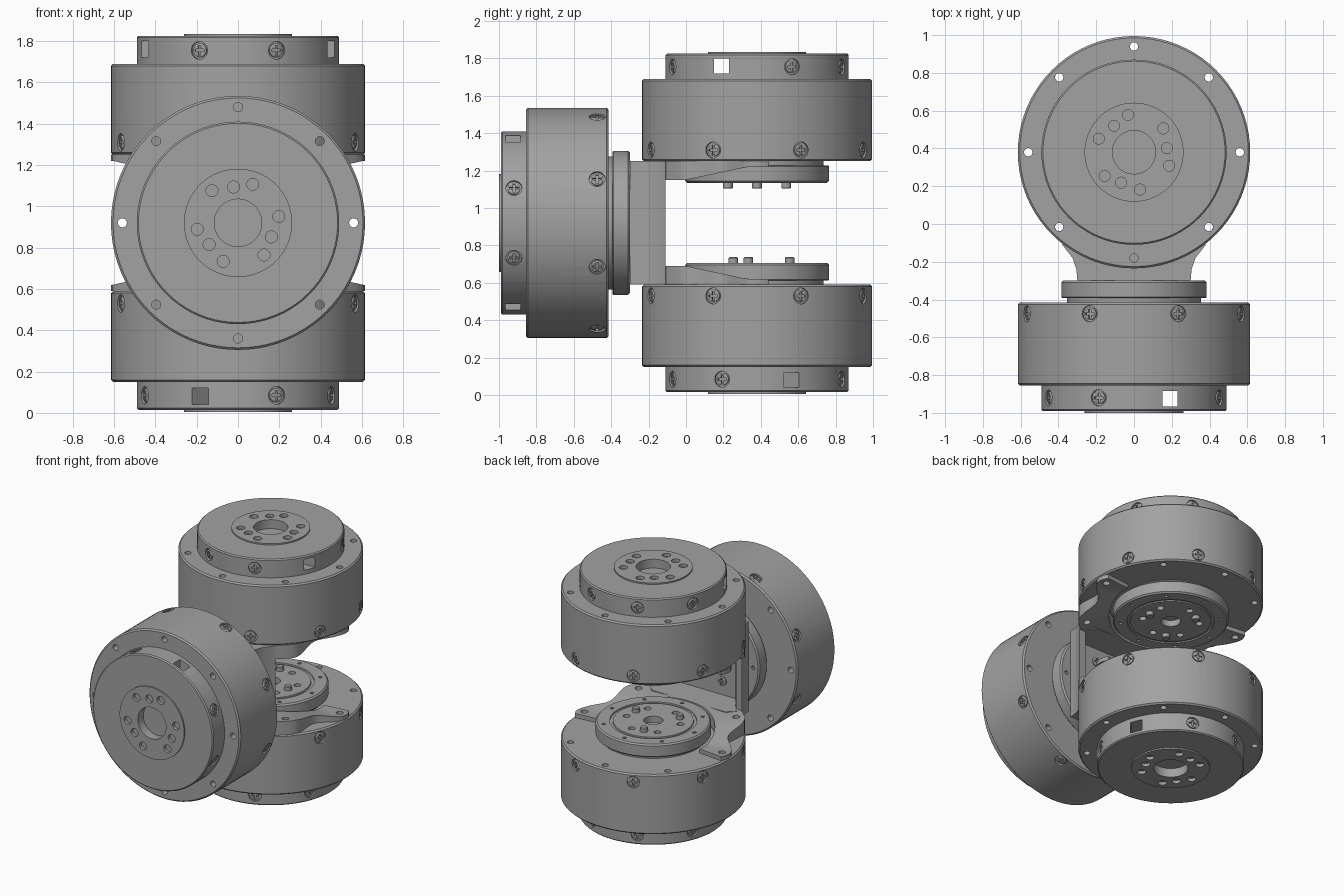
import bpy, bmesh, math
from mathutils import Matrix, Vector

if "Cube" in bpy.data.objects:
    bpy.data.objects.remove(bpy.data.objects["Cube"])

grey = bpy.data.materials.new("machined_grey")
grey.use_nodes = True
grey.diffuse_color = (0.36, 0.36, 0.36, 1)
grey.node_tree.nodes["Principled BSDF"].inputs["Base Color"].default_value = grey.diffuse_color

MID_Z = 0.92       # symmetry height of the assembly
HUB_Y = 0.38       # axis of the two upright drives
RIM = [math.radians(45 * i) for i in range(8)]
SIDE = [a + math.pi / 8 for a in RIM]


def add(name, bm, matrix=Matrix()):
    bmesh.ops.recalc_face_normals(bm, faces=bm.faces)
    mesh = bpy.data.meshes.new(name)
    bm.to_mesh(mesh)
    bm.free()
    mesh.materials.append(grey)
    return place(name, mesh, matrix)


def place(name, mesh, matrix):
    obj = bpy.data.objects.new(name, mesh)
    bpy.context.collection.objects.link(obj)
    obj.matrix_world = matrix
    return obj


def smooth(obj):
    bpy.ops.object.select_all(action='DESELECT')
    obj.select_set(True)
    bpy.context.view_layer.objects.active = obj
    bpy.ops.object.shade_smooth_by_angle(angle=math.radians(30))


def lathe(profile, steps=80):
    bm = bmesh.new()
    vs = [bm.verts.new((r, 0, z)) for r, z in profile]
    es = [bm.edges.new(p) for p in zip(vs, vs[1:])]
    bmesh.ops.spin(bm, geom=vs + es, cent=(0, 0, 0), axis=(0, 0, 1),
                   angle=math.tau, steps=steps)
    bmesh.ops.remove_doubles(bm, verts=bm.verts, dist=1e-5)
    return bm


def cyl(bm, r, depth, matrix, seg=20):
    bmesh.ops.create_cone(bm, cap_ends=True, segments=seg, radius1=r, radius2=r,
                          depth=depth, matrix=matrix)


def box(bm, lo, hi):
    lo, hi = Vector(lo), Vector(hi)
    m = Matrix.Translation((lo + hi) / 2) @ Matrix.Diagonal(hi - lo).to_4x4()
    bmesh.ops.create_cube(bm, size=1, matrix=m)


def polar(r, a, z):
    return Matrix.Translation((r * math.cos(a), r * math.sin(a), z))


def radial(r, a, z):
    """Frame on a cylinder side, its z axis pointing outward."""
    return Matrix.Rotation(a, 4, 'Z') @ Matrix.Translation((r, 0, z)) @ Matrix.Rotation(math.pi / 2, 4, 'Y')


def carve(obj, cutter_bm):
    """Subtract the cutter and bake the result."""
    cutter = add("cutter", cutter_bm)
    cutter.hide_render = True
    mod = obj.modifiers.new("cut", 'BOOLEAN')
    mod.object, mod.operation, mod.solver = cutter, 'DIFFERENCE', 'EXACT'
    graph = bpy.context.evaluated_depsgraph_get()
    obj.data = bpy.data.meshes.new_from_object(obj.evaluated_get(graph))
    obj.modifiers.clear()
    bpy.data.objects.remove(cutter)
    return obj


# Cross-recessed screw head, shared by every screw
head = add("screw_head", lathe([(0, -0.02), (0.034, -0.02), (0.034, -0.004), (0.028, 0), (0, 0)], 20))
slot = bmesh.new()
cross = [(0.024, 0.006), (0.006, 0.006), (0.006, 0.024)]
outline = []
for k in range(4):
    outline += [Matrix.Rotation(k * math.pi / 2, 3, 'Z') @ Vector((x, y, -0.01)) for x, y in cross]
face = slot.faces.new([slot.verts.new(p) for p in outline])
top = bmesh.ops.extrude_face_region(slot, geom=[face])["geom"]
bmesh.ops.translate(slot, vec=(0, 0, 0.03), verts=[v for v in top if isinstance(v, bmesh.types.BMVert)])
carve(head, slot)
smooth(head)
screw_mesh = head.data
bpy.data.objects.remove(head)

# Drive body: drum with rim through-holes and side screw pockets
body = add("drive_body", lathe([(0, 0), (0.605, 0), (0.615, 0.01), (0.615, 0.43), (0.605, 0.44), (0, 0.44)]))
cut = bmesh.new()
for a in RIM:
    cyl(cut, 0.022, 0.6, polar(0.56, a, 0.22))
for a in SIDE:
    cyl(cut, 0.043, 0.03, radial(0.615, a, 0.06))
carve(body, cut)

# Drive cap: stepped end with bore, bolt holes and a cable window running across
cap_screws = [a for i, a in enumerate(SIDE) if i not in (1, 6)]
cap = add("drive_cap", lathe([(0, 0.43), (0.49, 0.43), (0.49, 0.567), (0.482, 0.575),
                              (0.262, 0.575), (0.262, 0.585), (0, 0.585)]))
cut = bmesh.new()
cyl(cut, 0.115, 0.1, Matrix.Translation((0, 0, 0.57)), 40)
box(cut, (0.15, -1, 0.47), (0.23, 1, 0.55))
for k in range(3):
    for deg, r in ((69, 0.2), (97, 0.175), (129, 0.2)):
        cyl(cut, 0.029, 0.05, polar(r, math.radians(deg + 120 * k), 0.587))
for a in cap_screws:
    cyl(cut, 0.043, 0.03, radial(0.49, a, 0.505))
carve(cap, cut)

# Output flange: grooved disc with bolt holes and three locating pins
flange = add("output_flange", lathe([(0, 0.005), (0.355, 0.005), (0.355, -0.022), (0.38, -0.022), (0.385, -0.028),
                                     (0.385, -0.105), (0.375, -0.115), (0.29, -0.115), (0.288, -0.107),
                                     (0.27, -0.107), (0.268, -0.115), (0, -0.115)]))
cut = bmesh.new()
cyl(cut, 0.065, 0.12, Matrix.Translation((0, 0, -0.13)), 32)
PINS = [math.radians(d) for d in (90, 210, 330)]
for a in PINS:
    for d in (-0.5, 0.5):
        cyl(cut, 0.024, 0.06, polar(0.19, a + d, -0.12))
for a in RIM:
    cyl(cut, 0.013, 0.04, polar(0.335, a, -0.12), 12)
carve(flange, cut)
pin = add("locating_pin", lathe([(0, -0.1), (0.026, -0.1), (0.026, -0.142), (0.021, -0.147), (0, -0.147)], 20))

parts = [body, cap, flange, pin]
for p in parts:
    smooth(p)
meshes = {p.name: p.data for p in parts}
for p in parts:
    bpy.data.objects.remove(p)

# Three identical drives: upper, lower and front
UP = Matrix.Translation((0, HUB_Y, 1.25)) @ Matrix.Rotation(-math.pi / 2, 4, 'Z')
DOWN = (Matrix.Translation((0, HUB_Y, 0.59)) @ Matrix.Rotation(-math.pi / 4, 4, 'Z')
        @ Matrix.Rotation(math.pi, 4, 'X'))
FRONT = Matrix.Translation((0, -0.415, MID_Z)) @ Matrix.Rotation(math.pi / 2, 4, 'X')
for label, frame in (("upper", UP), ("lower", DOWN), ("front", FRONT)):
    for part in ("drive_body", "drive_cap", "output_flange"):
        place(f"{label}_{part}", meshes[part], frame)
    for a in PINS:
        place(f"{label}_locating_pin", meshes["locating_pin"], frame @ polar(0.18, a, 0))
    for a in SIDE:
        place(f"{label}_body_screw", screw_mesh, frame @ radial(0.612, a, 0.06))
    for a in cap_screws:
        place(f"{label}_cap_screw", screw_mesh, frame @ radial(0.487, a, 0.505))


def arm_depth(y):
    """Arm thickness: full near the plate, tapering toward the ears."""
    return 0.1 - 0.07 * min(max(y / 0.33, 0), 1)


def arm_outer(deg):
    """Outer edge, waisted between the ear and the rear lobe."""
    d = min(abs(deg), abs(deg + 180))
    return 0.615 if d > 42 else 0.565 + 0.05 * math.cos(math.tau * d / 42)


# Bracket arms: forked collars around each upright flange, with a pad to the plate
side_curve = [(0.30, -0.30), (0.305, -0.24), (0.325, -0.18), (0.38, -0.11)]
for label, s in (("upper", 1), ("lower", -1)):
    bm = bmesh.new()
    rows = []
    for deg in range(-186, 7, 3):
        a, row = math.radians(deg), []
        for r, low in ((0.41, 0), (arm_outer(deg), 0), (arm_outer(deg), 1), (0.41, 1)):
            y = HUB_Y + r * math.sin(a)
            row.append(bm.verts.new((r * math.cos(a), y, MID_Z + s * (0.33 - low * arm_depth(y)))))
        rows.append(row)
    for p, q in zip(rows, rows[1:]):
        for i in range(4):
            j = (i + 1) % 4
            bm.faces.new((p[i], p[j], q[j], q[i]))
    bm.faces.new(rows[0])
    bm.faces.new(rows[-1])
    arm = add(f"{label}_bracket_arm", bm)
    cut = bmesh.new()
    for x, y in ((0.56, HUB_Y), (-0.56, HUB_Y), (0.396, -0.016), (-0.396, -0.016)):
        cyl(cut, 0.024, 0.3, Matrix.Translation((x, y, MID_Z + s * 0.3)))
    smooth(carve(arm, cut))

    bm = bmesh.new()
    pts = side_curve + [(0.3, -0.03), (-0.3, -0.03)] + [(-x, y) for x, y in reversed(side_curve)]
    f = bm.faces.new([bm.verts.new((x, y, MID_Z + s * 0.33)) for x, y in pts])
    # keep the pad clear of the flange
    ext = bmesh.ops.extrude_face_region(bm, geom=[f])["geom"]
    bmesh.ops.translate(bm, vec=(0, 0, -0.1 * s), verts=[v for v in ext if isinstance(v, bmesh.types.BMVert)])
    pad = add(f"{label}_bracket_pad", bm)
    cut = bmesh.new()
    cyl(cut, 0.41, 0.4, Matrix.Translation((0, HUB_Y, MID_Z + s * 0.28)), 80)
    for x in (0.396, -0.396):
        cyl(cut, 0.024, 0.3, Matrix.Translation((x, -0.016, MID_Z + s * 0.3)))
    smooth(carve(pad, cut))

# Bracket plate between the arms, bored in the middle
bm = bmesh.new()
box(bm, (-0.3, -0.3, MID_Z - 0.33), (0.3, -0.24, MID_Z + 0.33))
plate = add("bracket_plate", bm)
cut = bmesh.new()
cyl(cut, 0.065, 0.3, Matrix.Translation((0, -0.27, MID_Z)) @ Matrix.Rotation(math.pi / 2, 4, 'X'), 32)
smooth(carve(plate, cut))
for a in RIM[1::2]:
    place("plate_screw", screw_mesh, Matrix.Translation((0.18 * math.cos(a), -0.228, MID_Z + 0.18 * math.sin(a)))
          @ Matrix.Rotation(-math.pi / 2, 4, 'X'))

# Flared side walls of the bracket
for label, s in (("left", 1), ("right", -1)):
    bm = bmesh.new()
    pts = side_curve + [(x - 0.05, y) for x, y in reversed(side_curve)]
    f = bm.faces.new([bm.verts.new((s * x, y, MID_Z - 0.24)) for x, y in pts])
    ext = bmesh.ops.extrude_face_region(bm, geom=[f])["geom"]
    bmesh.ops.translate(bm, vec=(0, 0, 0.48), verts=[v for v in ext if isinstance(v, bmesh.types.BMVert)])
    smooth(add(f"{label}_bracket_wall", bm))
